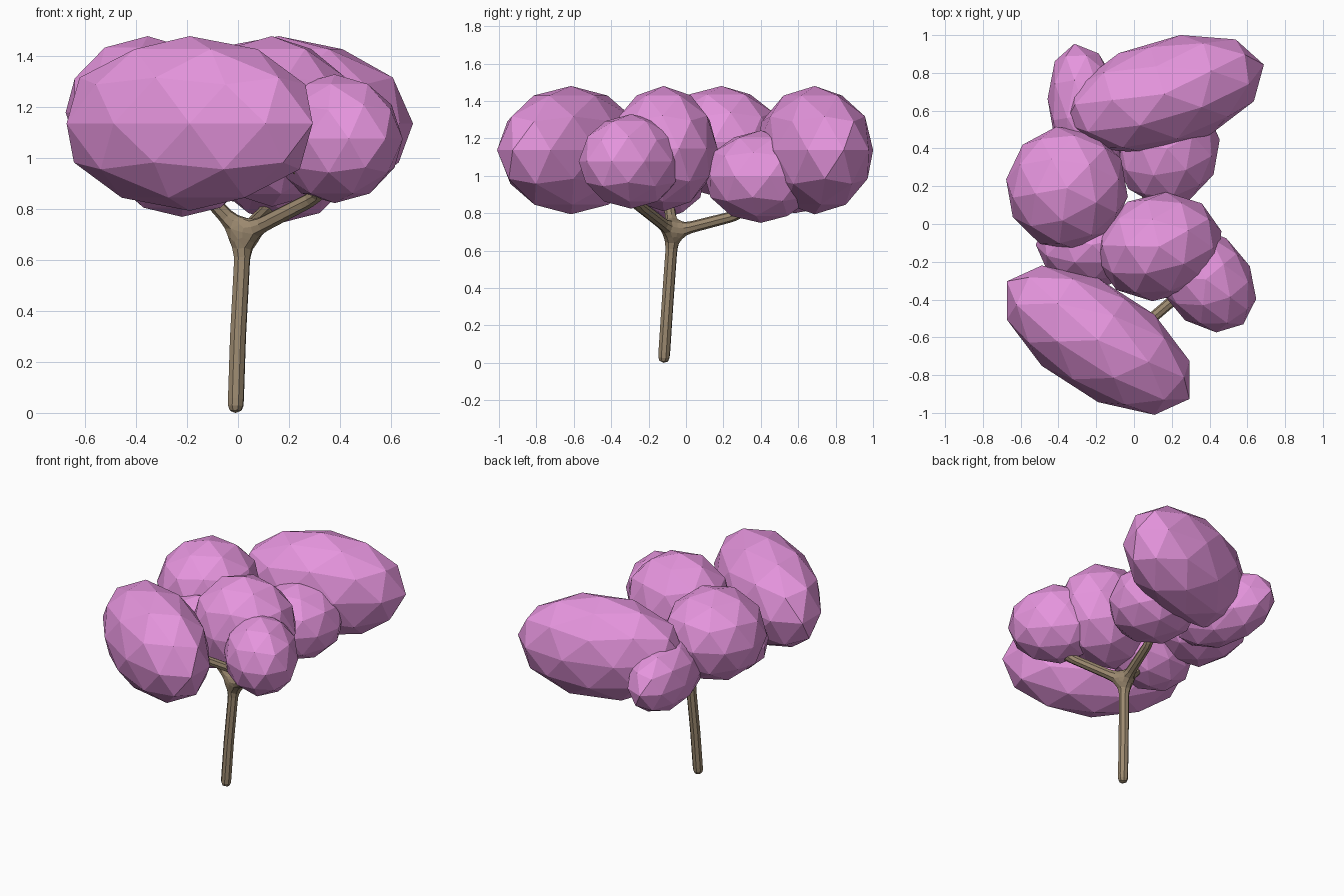
import bpy
import bmesh
import math
from mathutils import Matrix

cube = bpy.data.objects.get("Cube")
if cube:
    bpy.data.objects.remove(cube, do_unlink=True)


def flat_material(name, rgb):
    mat = bpy.data.materials.new(name)
    mat.use_nodes = True
    color = (*rgb, 1.0)
    mat.diffuse_color = color
    mat.node_tree.nodes["Principled BSDF"].inputs["Base Color"].default_value = color
    return mat


blossom = flat_material("blossom pink", (0.79, 0.3, 0.73))
bark = flat_material("bark brown", (0.33, 0.25, 0.16))


def add_object(name, mesh, mat):
    mesh.materials.append(mat)
    obj = bpy.data.objects.new(name, mesh)
    bpy.context.scene.collection.objects.link(obj)
    return obj


def foliage(name, center, half_axes, turn):
    """Low-poly ellipsoid clump, turned about z."""
    bm = bmesh.new()
    bmesh.ops.create_icosphere(bm, subdivisions=2, radius=1.0)
    # Put an equator vertex on the long axis before stretching
    shape = (Matrix.Translation(center)
             @ Matrix.Rotation(math.radians(turn), 4, "Z")
             @ Matrix.Diagonal((*half_axes, 1.0))
             @ Matrix.Rotation(math.radians(18), 4, "Z"))
    bm.transform(shape)
    mesh = bpy.data.meshes.new(name)
    bm.to_mesh(mesh)
    bm.free()
    return add_object(name, mesh, blossom)


# Foliage clumps: upper layer, then the smaller lower ones
foliage("foliage_front", (-0.19, -0.615, 1.137), (0.575, 0.29, 0.343), -32.8)
foliage("foliage_back", (0.16, 0.688, 1.137), (0.55, 0.29, 0.343), 16.4)
foliage("foliage_right", (-0.355, 0.19, 1.18), (0.33, 0.325, 0.3), 100)
foliage("foliage_middle", (0.133, -0.12, 1.145), (0.34, 0.285, 0.335), 14)
foliage("foliage_left_front", (0.38, -0.293, 1.077), (0.31, 0.235, 0.253), -50)
foliage("foliage_left_back", (0.175, 0.4, 0.995), (0.305, 0.28, 0.247), 80)
foliage("foliage_right_back", (-0.25, 0.58, 1.025), (0.38, 0.2, 0.225), 100)
foliage("foliage_right_low", (-0.22, -0.11, 1.01), (0.3, 0.22, 0.24), 0)

# Trunk and branches: one skeleton with a rounded skin
skeleton = [
    (-0.01, -0.12, -0.005), (0.0, -0.1, 0.3), (0.015, -0.08, 0.58), (0.02, -0.07, 0.7),
    (0.35, -0.29, 0.87), (0.4, -0.3, 1.0),
    (0.11, 0.28, 0.79), (0.17, 0.39, 0.95),
    (-0.11, -0.09, 0.84), (-0.2, -0.11, 1.0),
    (0.21, -0.4, 0.98), (0.0, -0.58, 1.1),
]
links = [(0, 1), (1, 2), (2, 3), (3, 4), (4, 5), (3, 6), (6, 7),
         (3, 8), (8, 9), (4, 10), (10, 11)]
mesh = bpy.data.meshes.new("trunk_and_branches")
mesh.from_pydata(skeleton, links, [])
trunk = add_object("trunk_and_branches", mesh, bark)
skin = trunk.modifiers.new("skin", "SKIN")
skin.use_smooth_shade = False
for i, v in enumerate(mesh.skin_vertices[0].data):
    r = 0.035 if i < 4 else 0.031
    v.radius = (r, r)
    v.use_root = i == 0
subdivision = trunk.modifiers.new("rounding", "SUBSURF")
subdivision.levels = 1
subdivision.render_levels = 1
